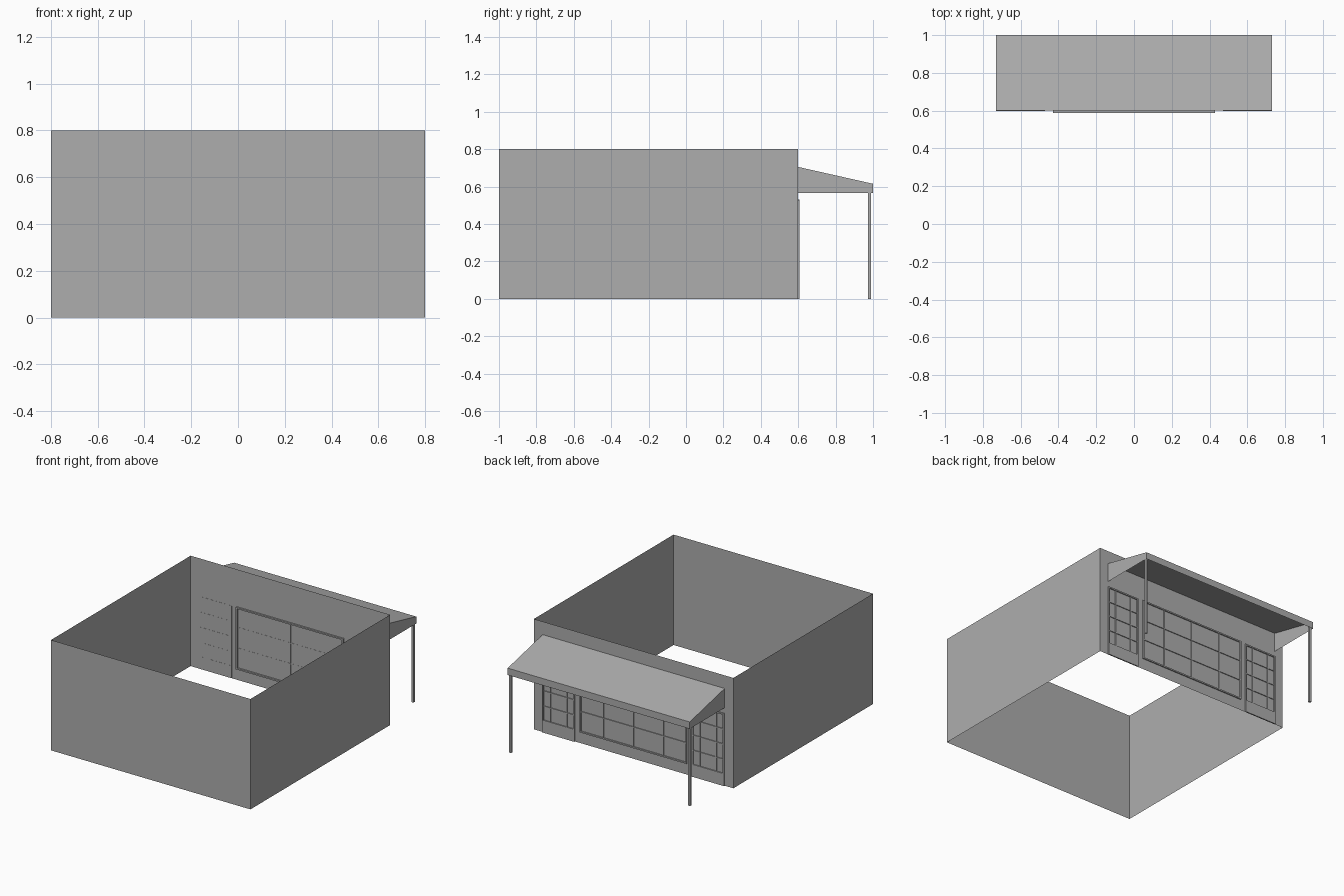
import bpy, bmesh
from mathutils import Matrix, Vector

if "Cube" in bpy.data.objects:
    bpy.data.objects.remove(bpy.data.objects["Cube"], do_unlink=True)

grey = bpy.data.materials.new("plain grey")
grey.use_nodes = True
colour = (0.42, 0.42, 0.42, 1)
grey.diffuse_color = colour
grey.node_tree.nodes["Principled BSDF"].inputs["Base Color"].default_value = colour

WALL_Y = 0.6      # plane of the glazed wall
OUT_Y = 0.608     # outer face of the joinery
BAR = 0.01        # width of frame and glazing bars


def finish(name, bm):
    mesh = bpy.data.meshes.new(name)
    bm.to_mesh(mesh)
    bm.free()
    mesh.materials.append(grey)
    obj = bpy.data.objects.new(name, mesh)
    bpy.context.collection.objects.link(obj)
    return obj


def add_box(bm, low, high):
    low, high = Vector(low), Vector(high)
    size = high - low
    matrix = Matrix.Translation((low + high) / 2) @ Matrix.Diagonal((*size, 1))
    bmesh.ops.create_cube(bm, size=1, matrix=matrix)


def glazed_frame(name, xs, zs, y_in, bar_in):
    """Outer frame plus inner bars along the given x and z lines."""
    bm = bmesh.new()
    for lines, vertical in ((xs, True), (zs, False)):
        for i, pos in enumerate(lines):
            first, last = i == 0, i == len(lines) - 1
            # outer members sit inside the outline, bars are centred and thinner
            lo = pos if first else pos - BAR if last else pos - BAR / 3
            hi = pos + BAR if first else pos if last else pos + BAR / 3
            edge = first or last
            y0 = y_in if edge else bar_in
            y1 = OUT_Y if edge else OUT_Y - 0.002
            if vertical:
                add_box(bm, (lo, y0, zs[0]), (hi, y1, zs[-1]))
            else:
                add_box(bm, (xs[0], y0, lo), (xs[-1], y1, hi))
    return finish(name, bm)


# Outer walls: an open ring of thin sheets, no floor or ceiling
bm = bmesh.new()
ring = [bm.verts.new((x, y, 0)) for x, y in
        ((-0.8, -1), (0.8, -1), (0.8, WALL_Y), (-0.8, WALL_Y))]
edges = [bm.edges.new((ring[i], ring[(i + 1) % 4])) for i in range(4)]
top = bmesh.ops.extrude_edge_only(bm, edges=edges)["geom"]
bmesh.ops.translate(bm, vec=(0, 0, 0.8),
                    verts=[v for v in top if isinstance(v, bmesh.types.BMVert)])
bmesh.ops.recalc_face_normals(bm, faces=bm.faces[:])
finish("outer_walls", bm)

# Porch roof: sloping sheet, fascia and two cheeks, open underneath
bm = bmesh.new()
profile = ((WALL_Y, 0.565), (WALL_Y, 0.705), (1.0, 0.615), (1.0, 0.565))
right, left = [[bm.verts.new((x, y, z)) for y, z in profile] for x in (-0.73, 0.73)]
bm.faces.new(right)
bm.faces.new(left[::-1])
for i in (1, 2):
    bm.faces.new((right[i], left[i], left[i + 1], right[i + 1]))
bmesh.ops.recalc_face_normals(bm, faces=bm.faces[:])
finish("porch_roof", bm)

# Wide window, three rows by four columns
glazed_frame("window_frame", (-0.43, -0.24, 0, 0.24, 0.43),
             (0.08, 0.23, 0.38, 0.53), 0.588, WALL_Y - 0.001)

# Doors and porch posts on both sides
for side, sign in (("left", 1), ("right", -1)):
    xs = sorted(sign * x for x in (0.47, 0.535, 0.665, 0.73))
    glazed_frame(side + "_door_frame", xs, (0.08, 0.19, 0.30, 0.41, 0.525),
                 WALL_Y - 0.001, WALL_Y - 0.001)

    bm = bmesh.new()
    add_box(bm, (xs[0], WALL_Y - 0.001, 0), (xs[-1], OUT_Y, 0.08))
    finish(side + "_door_kick_panel", bm)

    bm = bmesh.new()
    x = sign * 0.718
    add_box(bm, (x - 0.008, 0.973, 0), (x + 0.008, 0.989, 0.61))
    finish(side + "_porch_post", bm)
